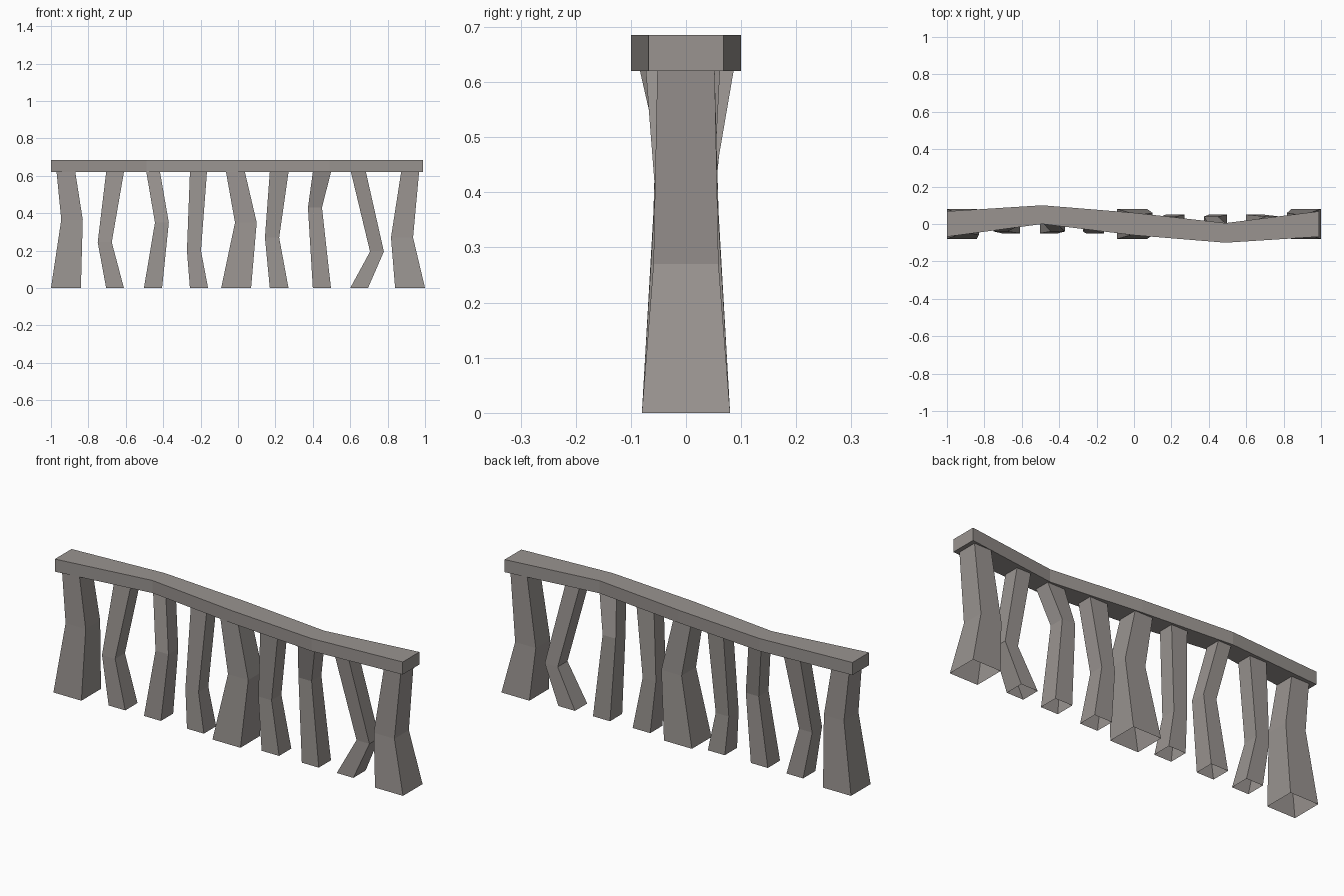
import bpy

if "Cube" in bpy.data.objects:
    bpy.data.objects.remove(bpy.data.objects["Cube"])

wood = bpy.data.materials.new("weathered grey wood")
wood.diffuse_color = (0.32, 0.295, 0.28, 1)
wood.use_nodes = True
wood.node_tree.nodes["Principled BSDF"].inputs["Base Color"].default_value = wood.diffuse_color


def loft(name, rings, capped):
    """Join four-sided rings into a mesh, optionally closing both ends."""
    verts = [v for ring in rings for v in ring]
    faces = []
    for r in range(len(rings) - 1):
        for i in range(4):
            j = (i + 1) % 4
            faces.append((r * 4 + i, r * 4 + j, r * 4 + 4 + j, r * 4 + 4 + i))
    if capped:
        n = len(verts)
        faces += [(3, 2, 1, 0), (n - 4, n - 3, n - 2, n - 1)]
    mesh = bpy.data.meshes.new(name)
    mesh.from_pydata(verts, [], faces)
    mesh.materials.append(wood)
    obj = bpy.data.objects.new(name, mesh)
    bpy.context.collection.objects.link(obj)
    return obj


# Top rail: x, y min, y max
LOW, HIGH = 0.62, 0.685
rail = [(-1.0, -0.068, 0.068), (-0.49, 0.0, 0.1), (0.0, -0.06, 0.06),
        (0.49, -0.1, 0.005), (0.99, -0.068, 0.068)]
loft("top_rail", [[(x, a, LOW), (x, b, LOW), (x, b, HIGH), (x, a, HIGH)]
                  for x, a, b in rail], True)


def rail_centre(x):
    for (x0, a0, b0), (x1, a1, b1) in zip(rail, rail[1:]):
        if x <= x1:
            t = (x - x0) / (x1 - x0)
            return ((a0 + b0) * (1 - t) + (a1 + b1) * t) / 2
    return 0


# Crooked posts: bottom, bend and top x ranges, bend height
posts = [
    (-1.0, -0.84, -0.945, -0.83, -0.97, -0.87, 0.365),
    (-0.705, -0.61, -0.75, -0.675, -0.705, -0.61, 0.245),
    (-0.503, -0.406, -0.444, -0.37, -0.49, -0.417, 0.35),
    (-0.257, -0.16, -0.273, -0.198, -0.257, -0.166, 0.2),
    (-0.09, 0.07, -0.016, 0.1, -0.064, 0.037, 0.35),
    (0.17, 0.27, 0.144, 0.22, 0.17, 0.27, 0.27),
    (0.4, 0.497, 0.374, 0.449, 0.4, 0.497, 0.43),
    (0.6, 0.695, 0.706, 0.78, 0.604, 0.684, 0.195),
    (0.84, 1.0, 0.818, 0.936, 0.872, 0.968, 0.27),
]


def ring(x0, x1, y, h, z):
    return [(x0, y - h, z), (x1, y - h, z), (x1, y + h, z), (x0, y + h, z)]


for n, (b0, b1, m0, m1, t0, t1, z) in enumerate(posts):
    thick = n % 4 == 0
    half = (0.08, 0.059, 0.052) if thick else (0.05, 0.04, 0.04)
    top_y = 0 if thick else rail_centre((t0 + t1) / 2)
    # posts are hollow, open underneath
    loft(("main_post_" if thick else "thin_post_") + str(n + 1),
         [ring(b0, b1, 0, half[0], 0),
          ring(m0, m1, 0, half[1], z),
          ring(t0, t1, top_y, half[2], LOW)], False)
